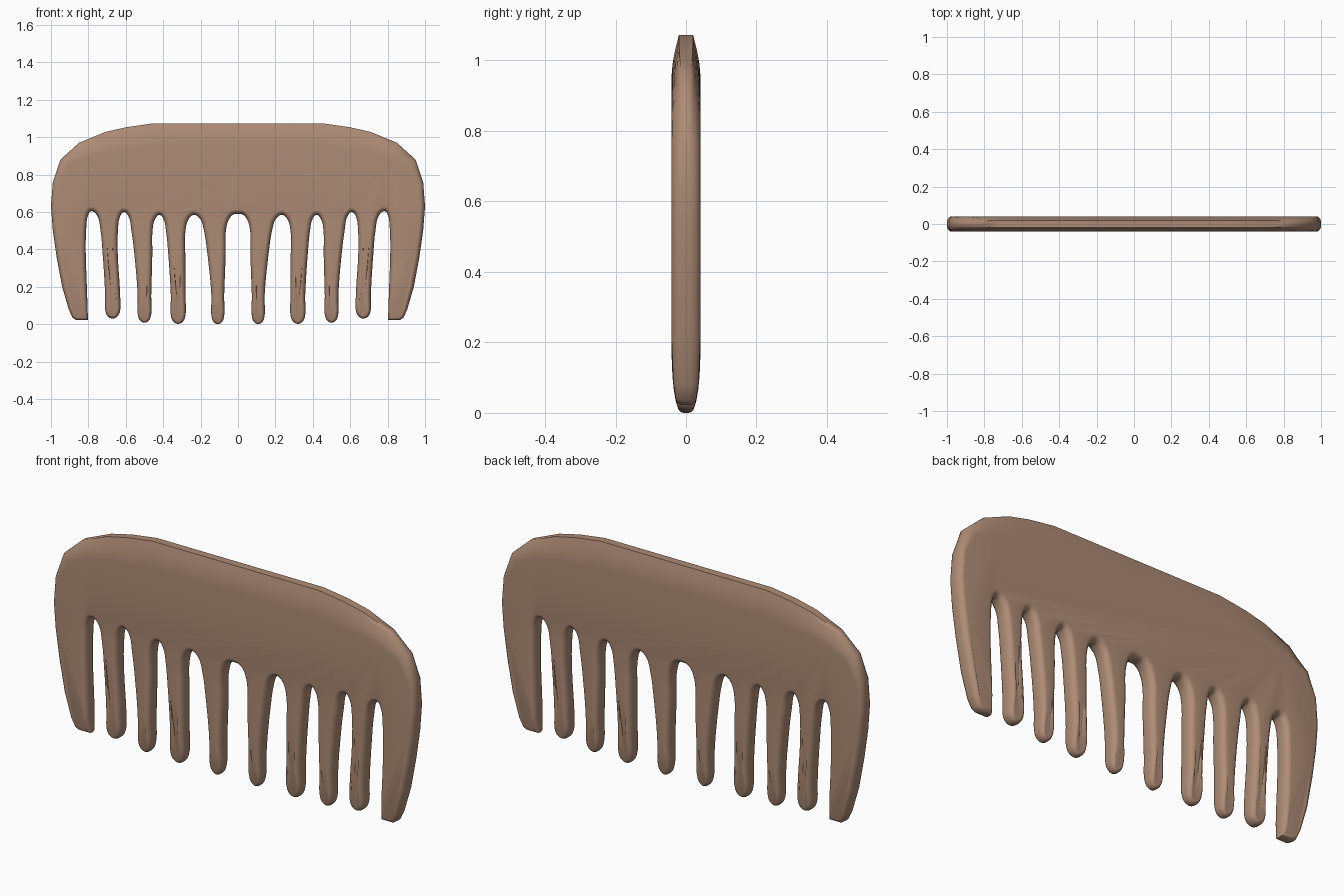
import bpy, bmesh, math
from mathutils import Vector

cube = bpy.data.objects.get("Cube")
if cube:
    bpy.data.objects.remove(cube, do_unlink=True)

HALF_THICK = 0.041
RING_STEPS = 6

# Back of the comb and the outer guard tooth (x, z), from top centre outwards
spine = [(0, 1.073), (0.23, 1.073), (0.46, 1.073), (0.6, 1.053), (0.71, 1.028),
         (0.85, 0.97), (0.95, 0.88), (0.99, 0.76), (1.0, 0.63), (0.99, 0.5),
         (0.97, 0.36), (0.94, 0.2), (0.905, 0.08), (0.885, 0.035), (0.865, 0.022)]

# Each tooth: tip x, tip z, half width, outer and inner wall at the root
teeth = [(0.67, 0.030, 0.040, 0.735, 0.643),
         (0.50, 0.008, 0.036, 0.570, 0.458),
         (0.32, 0.002, 0.039, 0.385, 0.282),
         (0.108, 0.0, 0.034, 0.182, 0.066)]
# Top of the gap on the outer side of each tooth
gaps = [(0.785, 0.605), (0.61, 0.60), (0.42, 0.585), (0.235, 0.585)]


def smooth_path(points, steps=4):
    """Hermite curve through the points, with tangents scaled to each span."""
    p = [Vector(q) for q in points]
    last = len(p) - 1
    tangents = []
    for i in range(len(p)):
        before = (p[max(i, 1)] - p[max(i, 1) - 1]).normalized()
        after = (p[min(i + 1, last)] - p[min(i, last - 1)]).normalized()
        tangents.append((before + after).normalized())
    out = []
    for i in range(last):
        a, b = p[i], p[i + 1]
        span = (b - a).length
        for s in range(steps):
            t = s / steps
            h = t * t * (3 - 2 * t)
            out.append(a.lerp(b, h) + span * t * (1 - t)
                       * ((1 - t) * tangents[i] - t * tangents[i + 1]))
    return out + [p[-1]]


def arc_top(wall_x, apex):
    """Shoulder point between a gap wall and its apex."""
    return (apex[0] + (wall_x - apex[0]) * 0.62, apex[1] - 0.023)


def half_outline():
    path = [(0.802, 0.022), (0.808, 0.2), (0.814, 0.38), (0.812, 0.5)]
    previous_wall = 0.812
    for (x, z, w, outer, inner), apex in zip(teeth, gaps):
        path += [arc_top(previous_wall, apex), apex, arc_top(outer, apex), (outer, 0.5)]
        path += [(x + w + (outer - x - w) * 0.55, 0.38), (x + w, 0.15)]
        path += [(x + w * math.cos(a), z + 0.05 * (1 - math.sin(a)))
                 for a in (math.radians(d) for d in (15, 50, 90, 130, 165))]
        path += [(x - w, 0.15), (inner, 0.38), (inner - 0.001, 0.5)]
        previous_wall = inner
    path += [(0.048, 0.562), (0.025, 0.587), (0, 0.59)]
    return [Vector(p) for p in spine] + smooth_path(path)


def outward(points):
    """Mitred outward normal for each point of the closed outline."""
    result = []
    for i, p in enumerate(points):
        d1 = (p - points[i - 1]).normalized()
        d2 = (points[(i + 1) % len(points)] - p).normalized()
        n1, n2 = Vector((-d1.y, d1.x)), Vector((-d2.y, d2.x))
        result.append((n1 + n2) / max(1 + n1.dot(n2), 0.6))
    return result


half = half_outline()
outline = half + [Vector((-p.x, p.y)) for p in reversed(half[1:-1])]
normals = outward(outline)

# Rounded slab: rings run from the rim inwards on both faces
bm = bmesh.new()


def ring(step, side):
    a = math.pi / 2 * step / RING_STEPS
    verts = []
    for p, n in zip(outline, normals):
        k = min(max((p.y - 0.83) / 0.22, 0), 1)   # taper grows towards the spine
        tip = max(0.22 - p.y, 0) / 0.22           # teeth thin out at their tips
        width = 0.026 - 0.012 * tip + 0.1 * k
        rim = 0.008 + 0.012 * k
        inset = width * ((1 - k) * (1 - math.cos(a)) + k * step / RING_STEPS)
        y = (rim + (HALF_THICK - rim) * math.sin(a)) * (1 - 0.45 * tip ** 3)
        q = p - n * inset
        verts.append(bm.verts.new((q.x, side * y, q.y)))
    return verts


rings = [ring(s, -1) for s in range(RING_STEPS, -1, -1)]
rings += [ring(s, 1) for s in range(RING_STEPS + 1)]
count = len(outline)
for r1, r2 in zip(rings, rings[1:]):
    for i in range(count):
        j = (i + 1) % count
        bm.faces.new((r1[i], r1[j], r2[j], r2[i]))
caps = [bm.faces.new(rings[0]), bm.faces.new(rings[-1])]
bmesh.ops.recalc_face_normals(bm, faces=bm.faces)
bmesh.ops.triangulate(bm, faces=caps, ngon_method='EAR_CLIP')

mesh = bpy.data.meshes.new("comb")
bm.to_mesh(mesh)
bm.free()
comb = bpy.data.objects.new("comb", mesh)
bpy.context.collection.objects.link(comb)

# Warm brown wood
wood = bpy.data.materials.new("brown wood")
wood.use_nodes = True
colour = (0.42, 0.26, 0.18, 1)
wood.diffuse_color = colour
wood.node_tree.nodes["Principled BSDF"].inputs["Base Color"].default_value = colour
mesh.materials.append(wood)

bpy.ops.object.select_all(action='DESELECT')
comb.select_set(True)
bpy.context.view_layer.objects.active = comb
bpy.ops.object.shade_smooth_by_angle(angle=math.radians(60))
